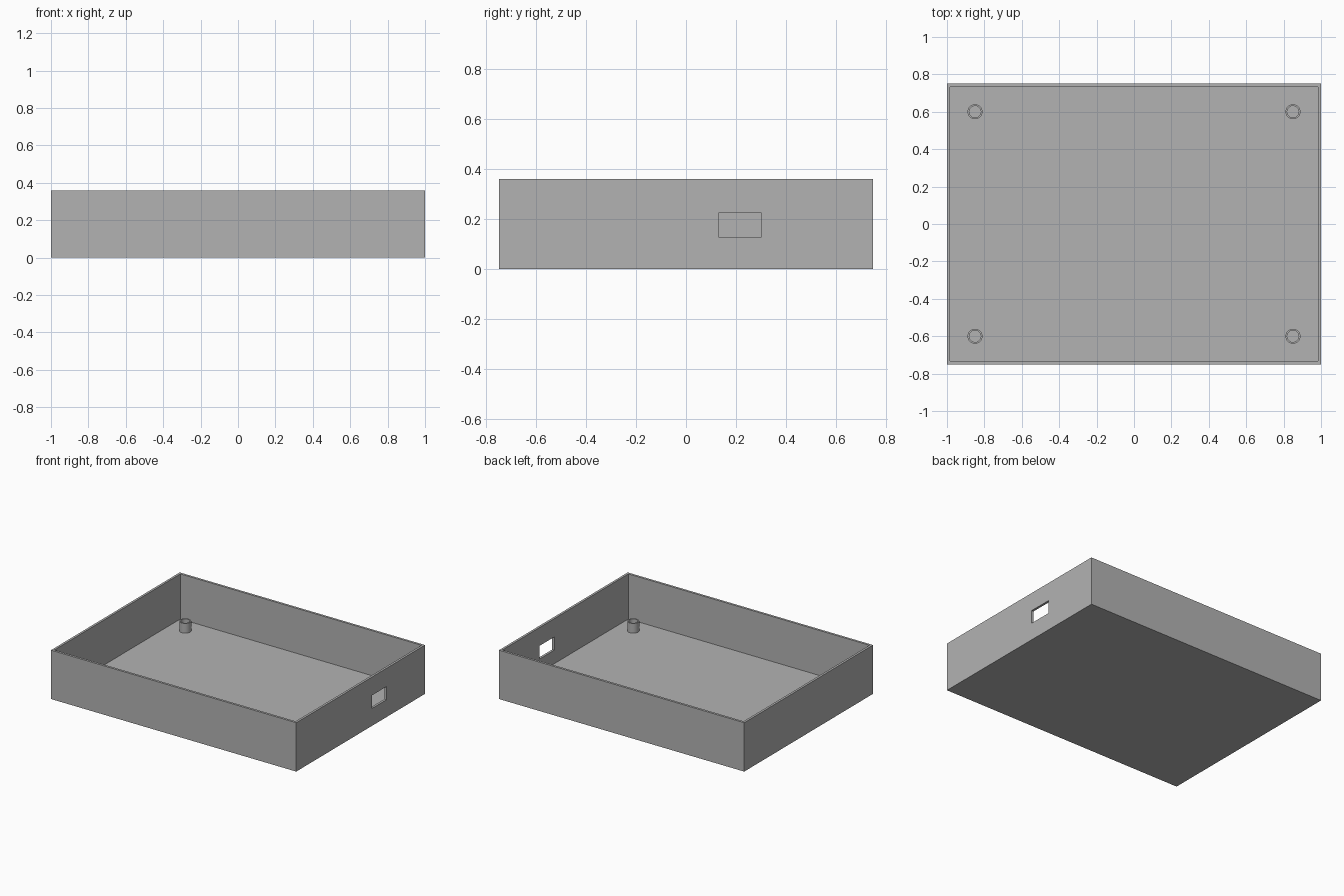
import bpy
import bmesh
import math
from mathutils import Matrix, Vector

cube = bpy.data.objects.get("Cube")
if cube:
    bpy.data.objects.remove(cube, do_unlink=True)

LENGTH, DEPTH, HEIGHT = 2.0, 1.5, 0.36
WALL, FLOOR = 0.024, 0.028

grey = bpy.data.materials.new("light grey")
grey.use_nodes = True
colour = (0.45, 0.45, 0.45, 1)
grey.diffuse_color = colour
grey.node_tree.nodes["Principled BSDF"].inputs["Base Color"].default_value = colour


def add_object(name, bm):
    bmesh.ops.recalc_face_normals(bm, faces=bm.faces)
    mesh = bpy.data.meshes.new(name)
    bm.to_mesh(mesh)
    bm.free()
    mesh.materials.append(grey)
    obj = bpy.data.objects.new(name, mesh)
    bpy.context.collection.objects.link(obj)
    return obj


def box(low, high):
    bm = bmesh.new()
    low, high = Vector(low), Vector(high)
    matrix = Matrix.Translation((low + high) / 2) @ Matrix.Diagonal((*(high - low), 1))
    bmesh.ops.create_cube(bm, size=1, matrix=matrix)
    return bm


def select_only(obj):
    bpy.ops.object.select_all(action='DESELECT')
    obj.select_set(True)
    bpy.context.view_layer.objects.active = obj


# Open tray: inset the top of a block and push it down to the floor
bm = box((-LENGTH / 2, -DEPTH / 2, 0), (LENGTH / 2, DEPTH / 2, HEIGHT))
bm.normal_update()
top = max(bm.faces, key=lambda f: f.calc_center_median().z)
bmesh.ops.inset_region(bm, faces=[top], thickness=WALL)
pocket = bmesh.ops.extrude_discrete_faces(bm, faces=[top])["faces"][0]
bmesh.ops.translate(bm, verts=pocket.verts, vec=(0, 0, FLOOR - HEIGHT))
tray = add_object("tray", bm)

# Rectangular port through the left wall
cutter = add_object("port_cutter", box((0.9, 0.13, 0.128), (1.1, 0.302, 0.225)))
cutter.hide_render = True
cut = tray.modifiers.new("port", 'BOOLEAN')
cut.operation = 'DIFFERENCE'
cut.solver = 'EXACT'
cut.object = cutter
select_only(tray)
bpy.ops.object.modifier_apply(modifier=cut.name)
bpy.data.objects.remove(cutter, do_unlink=True)


# Hollow mounting posts in the four corners
def post(name, x, y, outer=0.04, inner=0.031, top=0.1):
    bm = bmesh.new()
    profile = [(outer, FLOOR), (outer, top), (inner, top), (inner, FLOOR)]
    verts = [bm.verts.new((x + r, y, z)) for r, z in profile]
    edges = [bm.edges.new(pair) for pair in zip(verts, verts[1:])]
    bmesh.ops.spin(bm, geom=verts + edges, cent=(x, y, 0), axis=(0, 0, 1),
                   angle=math.tau, steps=40, use_merge=True)
    bmesh.ops.remove_doubles(bm, verts=bm.verts, dist=1e-5)
    obj = add_object(name, bm)
    # Open tube: make sure the outside faces point away from the axis
    side = max(obj.data.polygons, key=lambda p: (p.center - Vector((x, y, p.center.z))).length)
    if side.normal.dot(side.center - Vector((x, y, side.center.z))) < 0:
        obj.data.flip_normals()
    select_only(obj)
    bpy.ops.object.shade_smooth_by_angle(angle=math.radians(30))


for x, side in ((-0.85, "right"), (0.85, "left")):
    for y, end in ((-0.6, "front"), (0.6, "back")):
        post(f"{end}_{side}_post", x, y)
